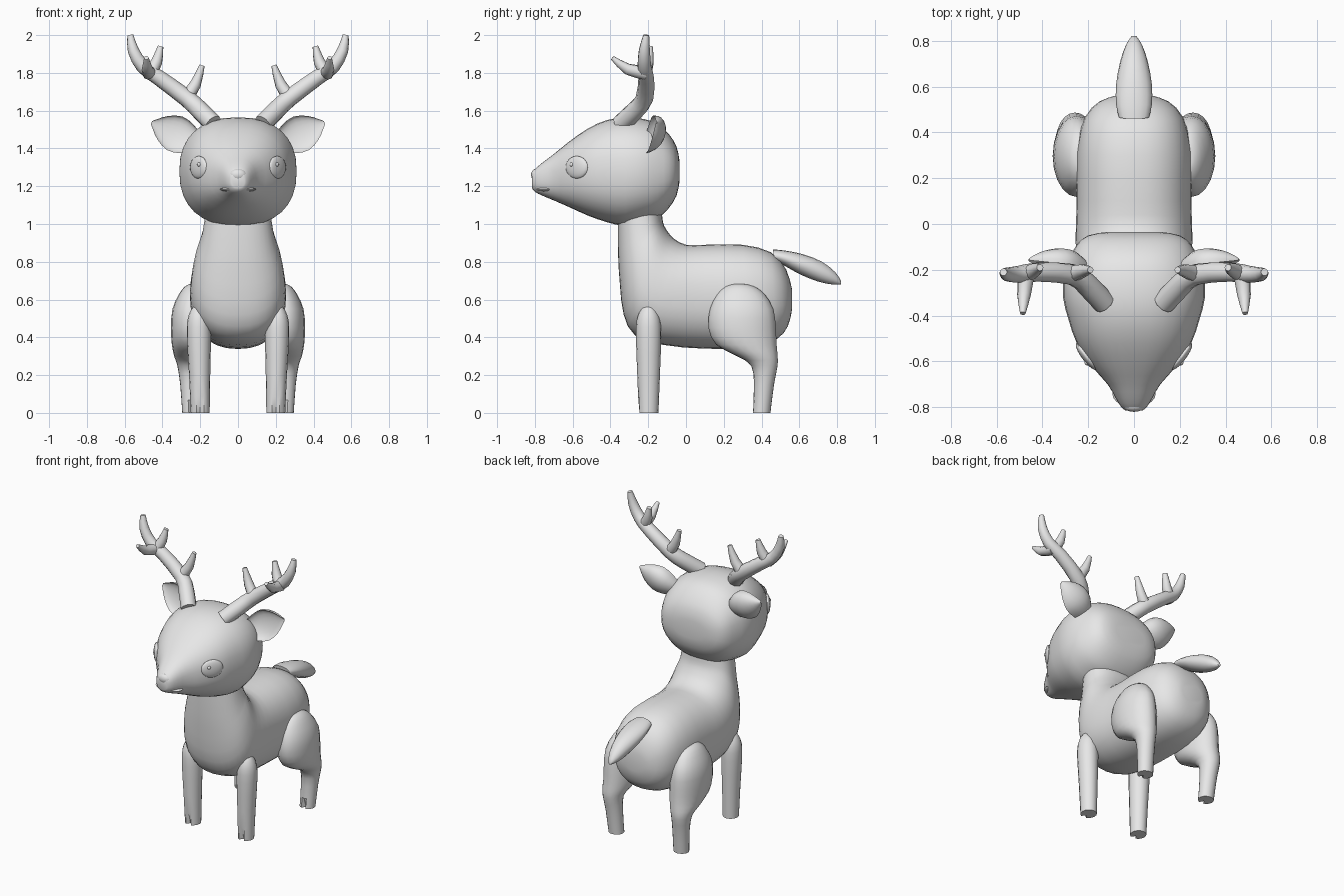
import bpy, bmesh, math
from mathutils import Vector, Matrix

grey = bpy.data.materials.new("plain_grey")
grey.diffuse_color = (0.8, 0.8, 0.8, 1)


def finish(name, bm, mirror=False):
    bmesh.ops.recalc_face_normals(bm, faces=bm.faces)
    me = bpy.data.meshes.new(name)
    bm.to_mesh(me)
    bm.free()
    me.materials.append(grey)
    ob = bpy.data.objects.new(name, me)
    bpy.context.collection.objects.link(ob)
    bpy.ops.object.select_all(action='DESELECT')
    ob.select_set(True)
    bpy.context.view_layer.objects.active = ob
    bpy.ops.object.shade_smooth_by_angle(angle=math.radians(45))
    if mirror:
        ob.modifiers.new("mirror", 'MIRROR')
    return ob


def catmull(a, b, c, d, t):
    return 0.5 * (2 * b + (c - a) * t + (2 * a - 5 * b + 4 * c - d) * t * t
                  + (3 * b - a - 3 * c + d) * t ** 3)


def loft(name, rings, n=24, e=2.0, steps=2, mirror=False, front=1.0, cleft=0.0):
    """Skin rings of (centre, half axis u, half axis v); front scales the -v side."""
    fine = []
    for i in range(len(rings) - 1):
        q = [rings[max(i - 1, 0)], rings[i], rings[i + 1], rings[min(i + 2, len(rings) - 1)]]
        for s in range(steps):
            fine.append([catmull(*(r[k] for r in q), s / steps) for k in range(3)])
    fine.append(rings[-1])
    bm = bmesh.new()
    loops = []
    for c, u, v in fine:
        loop = []
        for k in range(n):
            a = 2 * math.pi * k / n
            x, y = math.cos(a), math.sin(a)
            x = math.copysign(abs(x) ** (2 / e), x)
            y = math.copysign(abs(y) ** (2 / e), y)
            loop.append(bm.verts.new(c + u * x + v * (y if y > 0 else y * front)))
        loops.append(loop)
    for p, q in zip(loops, loops[1:]):
        for k in range(n):
            bm.faces.new((p[k], p[(k + 1) % n], q[(k + 1) % n], q[k]))
    if cleft:  # split at the front of a hoof
        loops[0][3 * n // 4].co.y += cleft
    bm.faces.new(loops[0])
    bm.faces.new(loops[-1])
    return finish(name, bm, mirror)


def spine(table):
    """Centred rings from (top y, top z, bottom y, bottom z, half width)."""
    out = []
    for yt, zt, yb, zb, w in table:
        t, b = Vector((0, yt, zt)), Vector((0, yb, zb))
        out.append(((t + b) / 2, Vector((w, 0, 0)), (t - b) / 2))
    return out


def leg_rings(table):
    """Level rings from (z, centre y, half depth, centre x, half width)."""
    return [(Vector((x, y, z)), Vector((rx, 0, 0)), Vector((0, ry, 0)))
            for z, y, ry, x, rx in table]


def tube(name, pts, radii, n=10):
    pts = [Vector(p) for p in pts]
    rings = []
    for i, p in enumerate(pts):
        d = (pts[min(i + 1, len(pts) - 1)] - pts[max(i - 1, 0)]).normalized()
        u = Vector((0, 1, 0.2)).cross(d).normalized()
        rings.append((p, u * radii[i], d.cross(u) * radii[i]))
    return loft(name, rings, n, mirror=True)


def ellipsoid(name, loc, size, turn=0.0, mirror=False):
    bm = bmesh.new()
    m = (Matrix.Translation(loc) @ Matrix.Rotation(turn, 4, 'Z')
         @ Matrix.Diagonal((*size, 1)))
    bmesh.ops.create_uvsphere(bm, u_segments=20, v_segments=12, radius=1, matrix=m)
    return finish(name, bm, mirror)


# Body, bending up into the neck
loft("body", spine([
    (0.56, 0.66, 0.56, 0.54, 0.08), (0.53, 0.76, 0.54, 0.46, 0.15),
    (0.45, 0.85, 0.48, 0.39, 0.215), (0.30, 0.89, 0.34, 0.345, 0.25),
    (0.10, 0.89, 0.10, 0.34, 0.25), (0.00, 0.89, -0.12, 0.36, 0.255),
    (-0.06, 0.92, -0.27, 0.41, 0.25), (-0.09, 0.95, -0.33, 0.52, 0.24),
    (-0.115, 0.99, -0.35, 0.68, 0.22), (-0.125, 1.03, -0.36, 0.85, 0.19),
    (-0.13, 1.10, -0.36, 1.05, 0.17)]), n=32, e=2.3)

# Head, from the back of the skull to the muzzle
loft("head", spine([(y, t, y, b, w) for y, t, b, w in [
    (-0.035, 1.34, 1.22, 0.12), (-0.05, 1.41, 1.15, 0.20),
    (-0.09, 1.475, 1.085, 0.25), (-0.15, 1.53, 1.03, 0.28),
    (-0.22, 1.555, 1.01, 0.305), (-0.32, 1.565, 0.99, 0.31),
    (-0.42, 1.55, 1.01, 0.285), (-0.52, 1.505, 1.045, 0.25),
    (-0.62, 1.435, 1.09, 0.185), (-0.70, 1.37, 1.125, 0.115),
    (-0.76, 1.325, 1.15, 0.08), (-0.80, 1.29, 1.17, 0.055),
    (-0.815, 1.27, 1.19, 0.035)]]), n=32, e=2.35)

# Face details
ellipsoid("nose", (0, -0.795, 1.26), (0.045, 0.025, 0.032))
ellipsoid("mouth", (0, -0.74, 1.183), (0.095, 0.06, 0.014))
ellipsoid("eye", (0.208, -0.578, 1.30), (0.02, 0.072, 0.06), math.radians(-37), True)
for y, z, r in ((-0.605, 1.315, 0.012), (-0.59, 1.275, 0.007)):
    ellipsoid("eye_glint", (0.204, y, z), (r, r, r), 0, True)

# Ears, hollowed on the front side
base, tip = Vector((0.21, -0.20, 1.425)), Vector((0.455, -0.14, 1.54))
across = Vector((-0.42, 0.1, 0.9)).normalized()
back = Vector((-0.15, 1, 0.1)).normalized()
loft("ear", [(base.lerp(tip, t) - back * 0.02, across * w, back * d)
             for t, w, d in [(0, 0.05, 0.05), (0.25, 0.085, 0.085), (0.5, 0.098, 0.085),
                             (0.75, 0.07, 0.06), (0.92, 0.03, 0.03), (1, 0.008, 0.01)]],
     n=20, mirror=True, front=-0.45)

# Antlers: main beam and three tines
tube("antler_beam", [(0.13, -0.345, 1.53), (0.20, -0.27, 1.60), (0.27, -0.22, 1.665),
                     (0.42, -0.21, 1.775), (0.505, -0.22, 1.835), (0.555, -0.22, 1.92),
                     (0.57, -0.21, 2.0)],
     [0.05, 0.05, 0.047, 0.042, 0.037, 0.03, 0.016])
tube("antler_inner_tine", [(0.28, -0.22, 1.66), (0.225, -0.205, 1.74), (0.19, -0.20, 1.84)],
     [0.038, 0.03, 0.014])
tube("antler_upper_tine", [(0.47, -0.22, 1.79), (0.43, -0.20, 1.86), (0.41, -0.19, 1.94)],
     [0.036, 0.03, 0.015])
tube("antler_front_tine", [(0.47, -0.21, 1.80), (0.48, -0.31, 1.82), (0.485, -0.39, 1.88)],
     [0.038, 0.03, 0.012])

# Legs
loft("front_leg", leg_rings([
    (0, -0.198, 0.052, 0.20, 0.05), (0.2, -0.198, 0.06, 0.203, 0.056),
    (0.4, -0.198, 0.067, 0.207, 0.064), (0.49, -0.198, 0.063, 0.208, 0.06),
    (0.54, -0.198, 0.045, 0.209, 0.042), (0.565, -0.198, 0.025, 0.21, 0.022),
    (0.57, -0.198, 0.006, 0.21, 0.006)]), n=16, mirror=True, cleft=0.03)
loft("rear_leg", leg_rings([
    (0, 0.40, 0.047, 0.245, 0.05), (0.15, 0.413, 0.053, 0.252, 0.054),
    (0.25, 0.415, 0.07, 0.258, 0.063), (0.30, 0.378, 0.107, 0.255, 0.083),
    (0.36, 0.32, 0.16, 0.25, 0.10), (0.45, 0.297, 0.178, 0.25, 0.105),
    (0.55, 0.295, 0.168, 0.25, 0.097), (0.63, 0.29, 0.125, 0.24, 0.072),
    (0.67, 0.285, 0.075, 0.235, 0.045), (0.682, 0.28, 0.03, 0.235, 0.02)]),
     n=20, mirror=True, cleft=0.03)

# Tail
loft("tail", spine([
    (0.46, 0.865, 0.47, 0.80, 0.065), (0.52, 0.86, 0.52, 0.78, 0.078),
    (0.62, 0.84, 0.60, 0.735, 0.078), (0.72, 0.80, 0.70, 0.695, 0.06),
    (0.79, 0.745, 0.775, 0.68, 0.035), (0.82, 0.70, 0.82, 0.68, 0.01)]), n=16)
